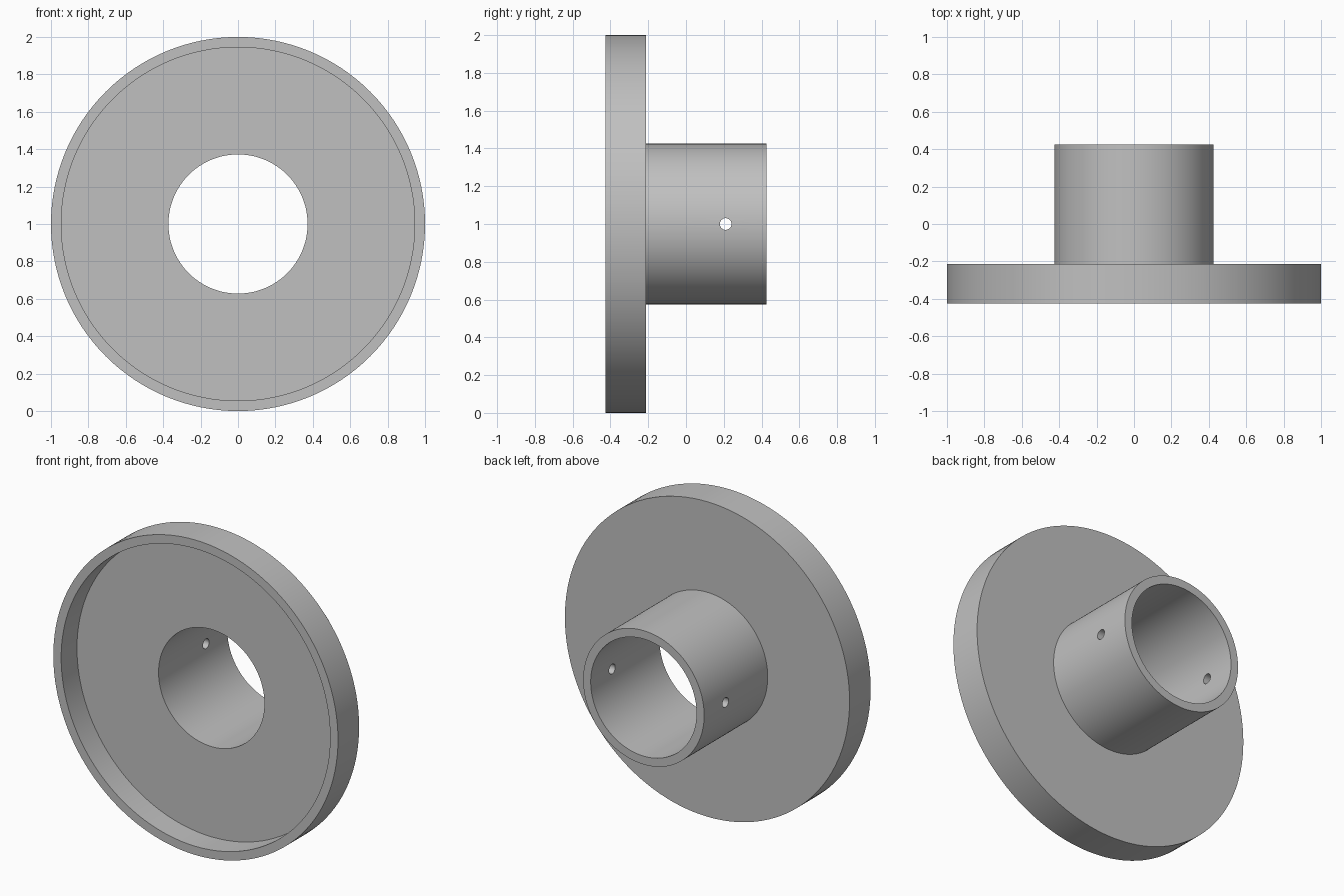
import bpy, bmesh, math
from mathutils import Matrix, Vector

old = bpy.data.objects.get("Cube")
if old:
    bpy.data.objects.remove(old, do_unlink=True)

# Main dimensions
AXIS_Z = 1.0
FRONT, FLOOR, BACK, END = -0.425, -0.266, -0.213, 0.425
RIM, RIM_IN, TUBE, BORE = 1.0, 0.945, 0.425, 0.372
HOLE_Y, HOLE_R = 0.21, 0.031

grey = bpy.data.materials.new("plain_grey")
grey.use_nodes = True
colour = (0.53, 0.53, 0.53, 1)
grey.diffuse_color = colour
grey.node_tree.nodes["Principled BSDF"].inputs["Base Color"].default_value = colour


def make_object(name, bm):
    bmesh.ops.recalc_face_normals(bm, faces=bm.faces)
    mesh = bpy.data.meshes.new(name)
    bm.to_mesh(mesh)
    bm.free()
    mesh.materials.append(grey)
    obj = bpy.data.objects.new(name, mesh)
    bpy.context.collection.objects.link(obj)
    return obj


# Flanged sleeve: closed profile (radius, y) turned about the y axis
profile = [(RIM, FRONT), (RIM, BACK), (TUBE, BACK), (TUBE, END),
           (BORE, END), (BORE, FLOOR), (RIM_IN, FLOOR), (RIM_IN, FRONT)]
bm = bmesh.new()
verts = [bm.verts.new((r, y, AXIS_Z)) for r, y in profile]
edges = [bm.edges.new((a, b)) for a, b in zip(verts, verts[1:] + verts[:1])]
bmesh.ops.spin(bm, geom=verts + edges, cent=(0, 0, AXIS_Z), axis=(0, 1, 0),
               angle=math.tau, steps=128, use_merge=True)
bmesh.ops.remove_doubles(bm, verts=bm.verts, dist=0.0001)
sleeve = make_object("flanged_sleeve", bm)

# Cross pin hole through both sides of the tube
bm = bmesh.new()
bmesh.ops.create_cone(
    bm, cap_ends=True, segments=32, radius1=HOLE_R, radius2=HOLE_R, depth=1.2,
    matrix=Matrix.Translation(Vector((0, HOLE_Y, AXIS_Z))) @ Matrix.Rotation(math.pi / 2, 4, 'Y'))
cutter = make_object("pin_hole_cutter", bm)
cutter.hide_render = True

cut = sleeve.modifiers.new("pin_hole", 'BOOLEAN')
cut.operation = 'DIFFERENCE'
cut.solver = 'EXACT'
cut.object = cutter

bpy.ops.object.select_all(action='DESELECT')
sleeve.select_set(True)
bpy.context.view_layer.objects.active = sleeve
bpy.ops.object.modifier_apply(modifier=cut.name)
bpy.data.objects.remove(cutter, do_unlink=True)
bpy.ops.object.shade_smooth_by_angle(angle=math.radians(30))
